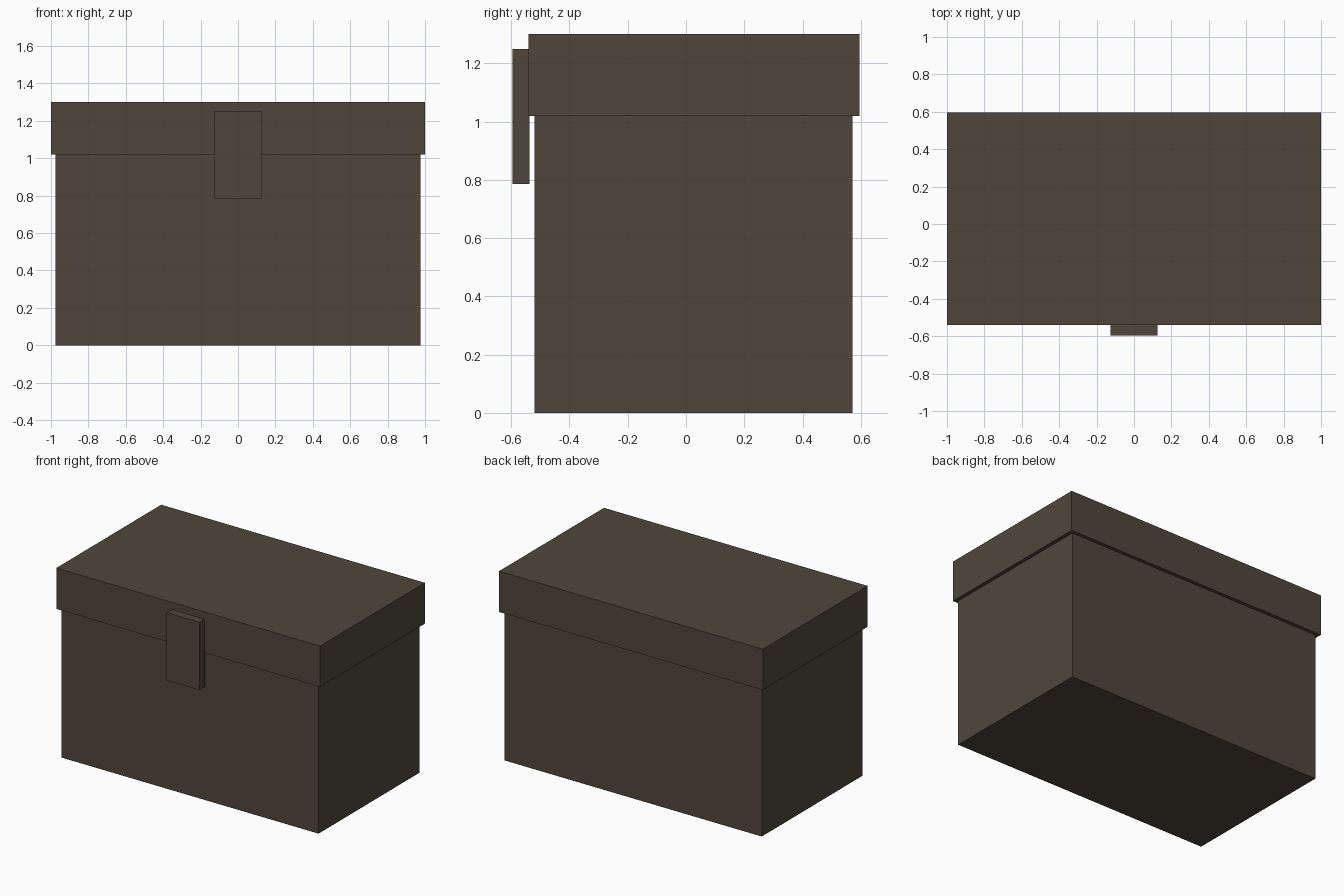
import bpy

if "Cube" in bpy.data.objects:
    bpy.data.objects.remove(bpy.data.objects["Cube"])

brown = bpy.data.materials.new("dark brown")
brown.diffuse_color = (0.08, 0.062, 0.044, 1)
brown.use_nodes = True
brown.node_tree.nodes["Principled BSDF"].inputs["Base Color"].default_value = brown.diffuse_color


def box(name, x, y, z):
    """Box from (min, max) ranges on each axis."""
    bpy.ops.mesh.primitive_cube_add(size=1)
    ob = bpy.context.object
    ob.name = name
    for v in ob.data.vertices:
        for i, (lo, hi) in enumerate((x, y, z)):
            v.co[i] = lo if v.co[i] < 0 else hi
    ob.data.materials.append(brown)
    return ob


# Chest body
box("chest_body", (-0.975, 0.975), (-0.52, 0.572), (0, 1.02))
# Overhanging lid
box("lid", (-1, 1), (-0.54, 0.596), (1.02, 1.30))
# Front latch plate
box("latch", (-0.125, 0.125), (-0.596, -0.537), (0.785, 1.25))
